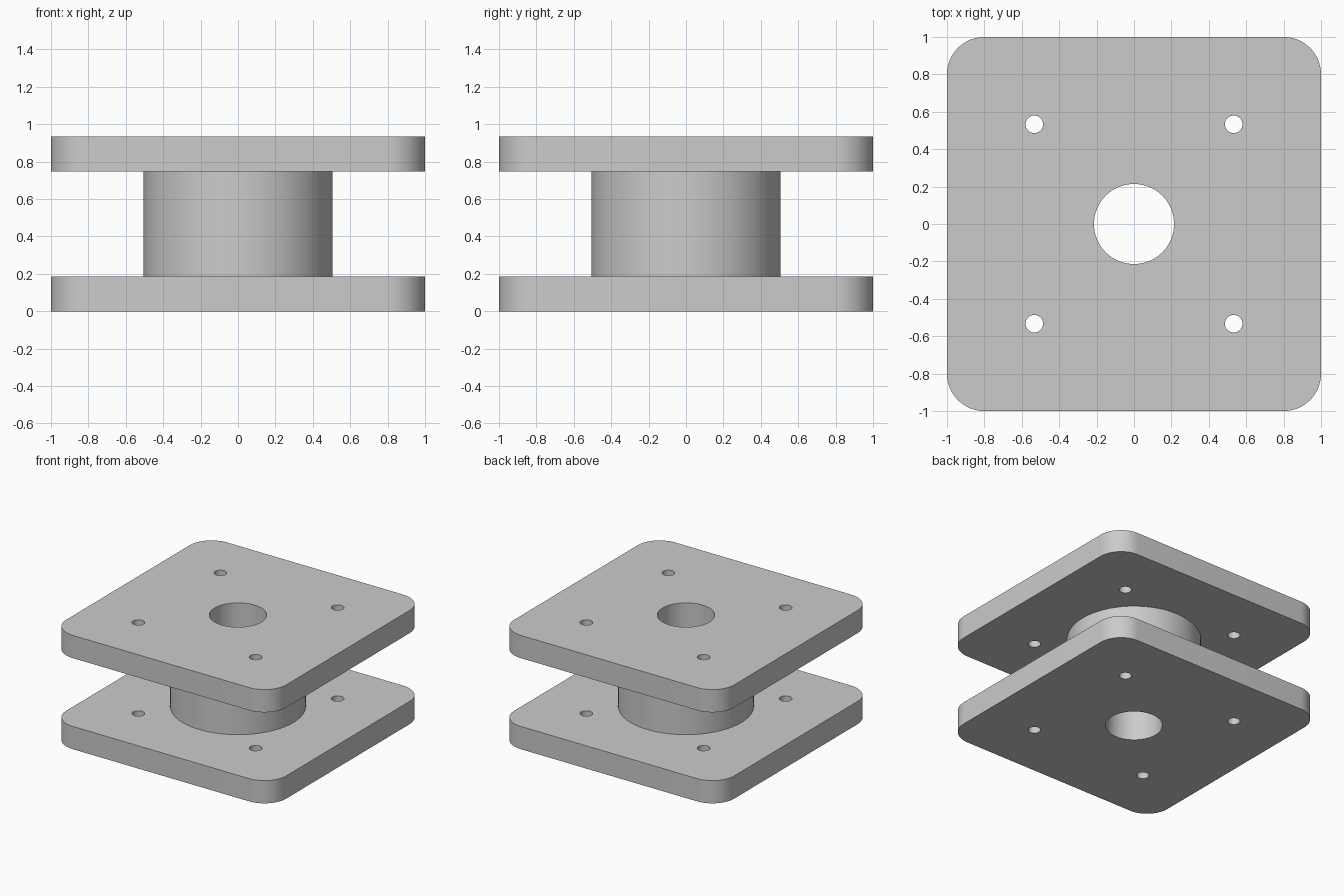
import bpy
import bmesh
from math import cos, sin, pi

cube = bpy.data.objects.get("Cube")
if cube:
    bpy.data.objects.remove(cube, do_unlink=True)

HALF, CORNER, THICK, HEIGHT = 1.0, 0.2, 0.187, 0.935
BORE, HUB, BOLT, BOLT_POS = 0.214, 0.505, 0.047, 0.533

grey = bpy.data.materials.new("plain grey")
grey.use_nodes = True
colour = (0.6, 0.6, 0.6, 1)
grey.diffuse_color = colour
grey.node_tree.nodes["Principled BSDF"].inputs["Base Color"].default_value = colour


def arc(x, y, radius, start, sweep, steps):
    return [(x + radius * cos(start + sweep * i / steps),
             y + radius * sin(start + sweep * i / steps)) for i in range(steps)]


def circle(x, y, radius, steps):
    return arc(x, y, radius, 0, 2 * pi, steps)


def extrude_outline(name, loops, z0, z1, capped=True):
    """Extrude an outline with holes; the first loop is the outside."""
    bm = bmesh.new()
    rims = [[], []]
    for n, loop in enumerate(loops):
        rings = [[bm.verts.new((x, y, z)) for x, y in loop] for z in (z0, z1)]
        for i in range(len(loop)):
            j = (i + 1) % len(loop)
            wall = [rings[0][i], rings[0][j], rings[1][j], rings[1][i]]
            bm.faces.new(wall if n == 0 else wall[::-1])
        for ring, rim in zip(rings, rims):
            rim += [bm.edges.get((ring[i - 1], ring[i])) for i in range(len(ring))]
    if capped:
        for rim, up in zip(rims, (-1, 1)):
            fill = bmesh.ops.triangle_fill(bm, edges=rim, use_beauty=True)
            for face in fill["geom"]:
                if isinstance(face, bmesh.types.BMFace):
                    face.normal_update()
                    if face.normal.z * up < 0:
                        face.normal_flip()
    mesh = bpy.data.meshes.new(name)
    bm.to_mesh(mesh)
    bm.free()
    mesh.materials.append(grey)
    obj = bpy.data.objects.new(name, mesh)
    bpy.context.collection.objects.link(obj)
    bpy.ops.object.select_all(action="DESELECT")
    obj.select_set(True)
    bpy.context.view_layer.objects.active = obj
    bpy.ops.object.shade_smooth_by_angle(angle=pi / 6)
    return obj


# Square plate outline: rounded corners, central bore and four bolt holes
signs = [(1, 1), (-1, 1), (-1, -1), (1, -1)]
inner = HALF - CORNER
outline = []
for k, (sx, sy) in enumerate(signs):
    outline += arc(sx * inner, sy * inner, CORNER, k * pi / 2, pi / 2, 16)
    end = (k + 1) * pi / 2
    outline.append((sx * inner + CORNER * cos(end), sy * inner + CORNER * sin(end)))
holes = [circle(sx * BOLT_POS, sy * BOLT_POS, BOLT, 32) for sx, sy in signs]
plate = [outline, circle(0, 0, BORE, 64)] + holes

extrude_outline("bottom_plate", plate, 0, THICK)
extrude_outline("top_plate", plate, HEIGHT - THICK, HEIGHT)

# Hollow hub, open where it meets the plates
extrude_outline("hub", [circle(0, 0, HUB, 96), circle(0, 0, BORE, 64)],
                THICK, HEIGHT - THICK, capped=False)
